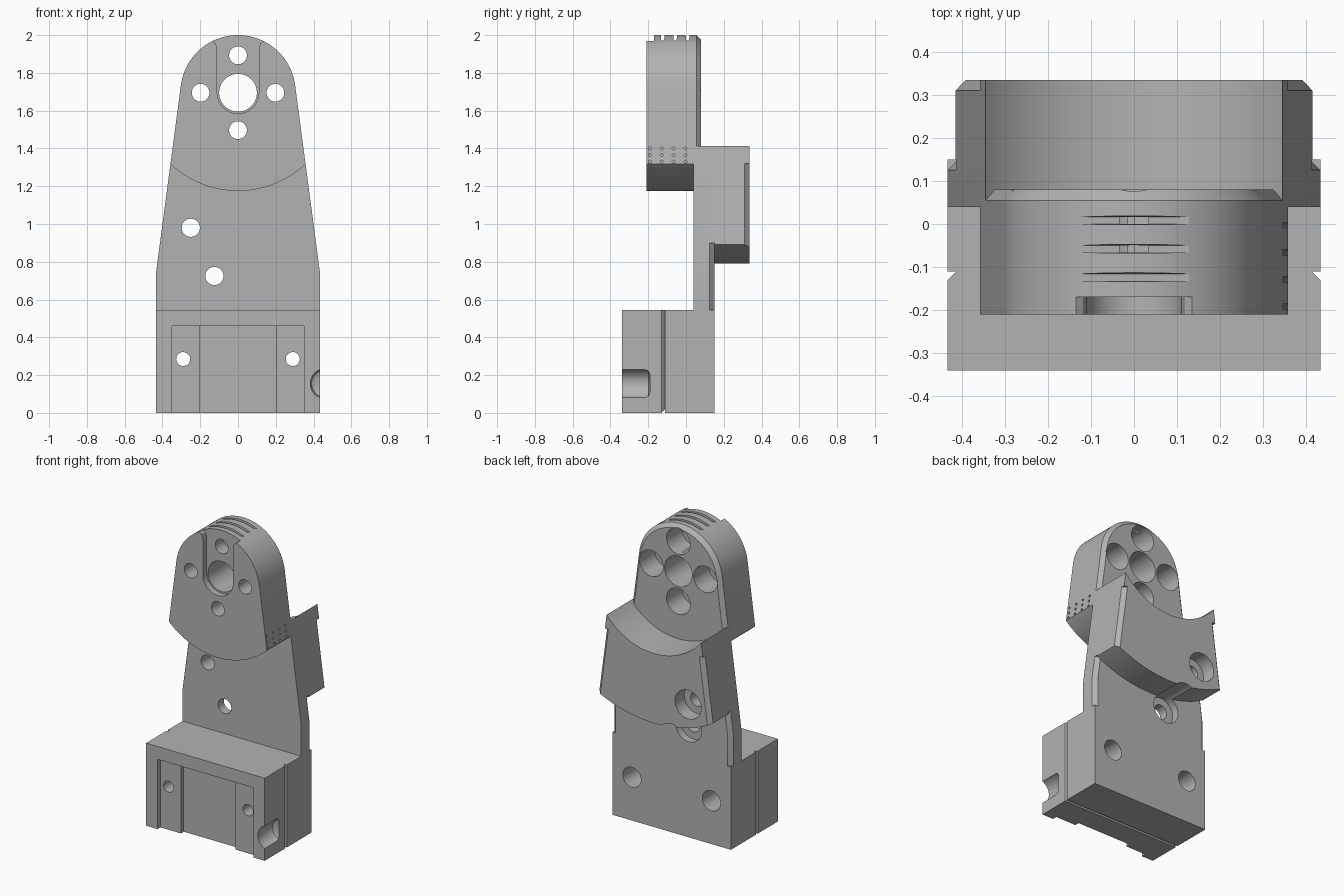
import bpy, bmesh
from math import sin, cos, acos, atan2, hypot, pi, radians

cube = bpy.data.objects.get("Cube")
if cube:
    bpy.data.objects.remove(cube)

steel = bpy.data.materials.new("steel_grey")
steel.use_nodes = True
GREY = (0.45, 0.45, 0.45, 1)
steel.diffuse_color = GREY
steel.node_tree.nodes["Principled BSDF"].inputs["Base Color"].default_value = GREY

# Main dimensions: hub centre height, hub radius, base half width, taper start
HUB, RAD, HALF, BEND = 1.695, 0.305, 0.433, 0.75
TILT = acos(RAD / hypot(HALF, HUB - BEND)) - atan2(HUB - BEND, HALF)


def half_width(z):
    return HALF if z <= BEND else (RAD - (z - HUB) * sin(TILT)) / cos(TILT)


def arc(r, a, b, n=48, cx=0, cz=HUB):
    return [(cx + r * cos(a + (b - a) * i / n), cz + r * sin(a + (b - a) * i / n))
            for i in range(n + 1)]


def side_arc(r, rad=RAD):
    """Arc below the hub, from the left tapered side to the right one."""
    t = TILT - acos(rad / r)
    return arc(r, -pi - t, t)


def loft(name, rings):
    bm = bmesh.new()
    rows = [[bm.verts.new(p) for p in ring] for ring in rings]
    for a, b in zip(rows, rows[1:]):
        for i in range(len(a)):
            j = (i + 1) % len(a)
            bm.faces.new((a[i], a[j], b[j], b[i]))
    bm.faces.new(rows[0])
    bm.faces.new(rows[-1])
    bmesh.ops.recalc_face_normals(bm, faces=bm.faces)
    mesh = bpy.data.meshes.new(name)
    bm.to_mesh(mesh)
    bm.free()
    mesh.materials.append(steel)
    ob = bpy.data.objects.new(name, mesh)
    bpy.context.collection.objects.link(ob)
    return ob


def prism(name, pts, y0, y1):
    return loft(name, [[(x, y, z) for x, z in pts] for y in (y0, y1)])


def box(name, x0, x1, y0, y1, z0, z1):
    return prism(name, [(x0, z0), (x1, z0), (x1, z1), (x0, z1)], y0, y1)


def bore(x, z, r, y0, y1=0.6):
    return prism("bore_cutter", arc(r, 0, 2 * pi, 40, x, z)[:-1], y0, y1)


def cut(parts, cutter):
    cutter.hide_render = True
    for ob in parts:
        mod = ob.modifiers.new("cut", 'BOOLEAN')
        mod.operation, mod.solver, mod.object = 'DIFFERENCE', 'EXACT', cutter
        bpy.context.view_layer.objects.active = ob
        bpy.ops.object.modifier_apply(modifier=mod.name)
    bpy.data.objects.remove(cutter)


# Clamp base, web plate, rear block
base = box("base_block", -HALF, HALF, -0.34, 0.15, 0, 0.545)
top_edge = side_arc(0.445)[::-1]
plate = prism("web_plate", [(-HALF, 0.545), (HALF, 0.545), (HALF, BEND)]
              + top_edge + [(-HALF, BEND)], 0.04, 0.15)
block = prism("rear_block", side_arc(0.905) + top_edge, 0.15, 0.335)

# Head: front body, and rear face with a chamfered rim
head = prism("head_body", side_arc(0.52) + arc(RAD, TILT, pi - TILT), -0.21, 0.04)


def rim(y, inset):
    r = RAD - inset
    return [(x, y, z) for x, z in side_arc(0.445, r) + arc(r, TILT, pi - TILT)]


head_rear = loft("head_rear_rim", [rim(0.04, 0), rim(0.055, 0), rim(0.08, 0.025)])

# Base: stepped front pocket and screw holes
cut([base], box("pocket", -0.35, 0.35, -0.5, -0.31, -0.1, 0.46))
cut([base], box("pocket_middle", -0.2, 0.2, -0.5, -0.28, -0.1, 0.46))
for s in (-1, 1):
    cut([base], bore(s * 0.29, 0.285, 0.037, -0.6))
    cut([base], bore(s * 0.29, 0.285, 0.066, -0.12))
    # Vertical seam groove
    cut([base], loft("groove", [[(s * 0.413, -0.11, z), (s * 0.45, -0.11, z),
                                 (s * 0.45, -0.147, z)] for z in (-0.1, 0.7)]))
cut([base], loft("under_groove", [[(x, -0.11, 0.02), (x, -0.11, -0.02),
                                   (x, -0.15, -0.02)] for x in (-0.6, 0.6)]))

# Rounded side slot with a softened end
cut([base], loft("side_slot", [[(x, y, z) for x, z in arc(r, 0, 2 * pi, 40, 0.463, 0.155)[:-1]]
                               for y, r in ((-0.5, 0.08), (-0.215, 0.08),
                                            (-0.198, 0.073), (-0.19, 0.055))]))

# Chamfers on the rear vertical edges
for s in (-1, 1):
    for ob, back, heights in ((plate, 0.15, (0.5, BEND, 0.9)), (block, 0.335, (0.8, 1.32))):
        rings = []
        for z in heights:
            w = half_width(z)
            rings.append([(s * (w + dx), back + dy, z) for dx, dy in
                          ((-0.035, 0.01), (0.01, -0.035), (0.03, 0.03))])
        cut([ob], loft("chamfer", rings))

# Counterbored holes in the web
for x, z, seat in ((-0.25, 0.98, 0.24), (-0.125, 0.725, 0.1)):
    cut([plate, block], bore(x, z, 0.048, -0.1))
    cut([plate, block], bore(x, z, 0.095, seat))

# Head: hub bore, four counterbored holes, front slot
both = [head, head_rear]
cut(both, bore(0, HUB, 0.1, -0.5))
for i in range(4):
    x, z = 0.198 * cos(i * pi / 2), HUB + 0.198 * sin(i * pi / 2)
    cut(both, bore(x, z, 0.047, -0.5))
    cut(both, bore(x, z, 0.086, -0.08))
flare = [(0.11, 1.93), (0.118, 1.955), (0.14, 1.972), (0.18, 1.985), (0.18, 2.1)]
cut([head], prism("front_slot", arc(0.11, -pi, 0) + flare
                  + [(-x, z) for x, z in flare[::-1]], -0.4, -0.17))

# Slanted grip grooves across the crown
for y in (-0.132, -0.066, 0):
    cut([head], loft("crown_groove", [[(x, y, 1.972), (x, y + 0.016, 1.972),
                                       (x, y + 0.024, 2.05), (x, y - 0.004, 2.05)]
                                      for x in (-0.4, 0.4)]))

# Small index dimples on the left side of the head
for i in range(4):
    for z in (1.33, 1.365, 1.4):
        y, w = -0.192 + i * 0.063, half_width(z)
        circle = arc(0.008, 0, 2 * pi, 8, y, z)[:-1]
        cut([head], loft("dimple", [[(x, a, b) for a, b in circle]
                                    for x in (w - 0.012, w + 0.05)]))

# Smooth round walls, keep machined edges crisp
bpy.ops.object.select_all(action='DESELECT')
for ob in (base, plate, block, head, head_rear):
    ob.select_set(True)
    bpy.context.view_layer.objects.active = ob
bpy.ops.object.shade_smooth_by_angle(angle=radians(25))
